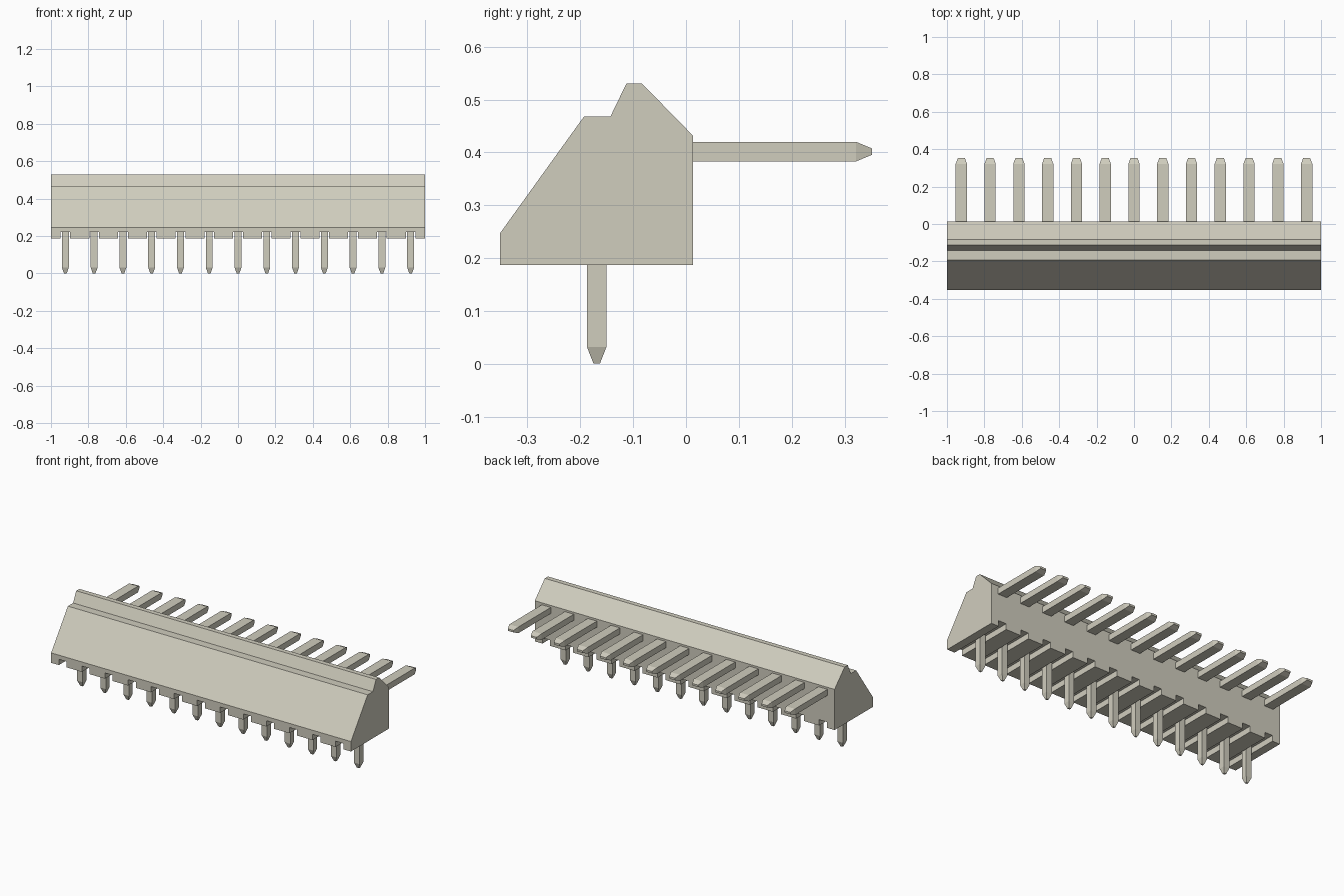
import bpy, bmesh
from mathutils import Matrix

cube = bpy.data.objects.get("Cube")
if cube:
    bpy.data.objects.remove(cube, do_unlink=True)

COUNT = 13
PITCH = 2 / COUNT
XS = [(i - (COUNT - 1) / 2) * PITCH for i in range(COUNT)]
BASE_Z, SLOT_Z = 0.187, 0.222

# One warm grey plastic colour
mat = bpy.data.materials.new("warm_grey")
mat.use_nodes = True
COLOR = (0.63, 0.61, 0.515, 1)
mat.diffuse_color = COLOR
mat.node_tree.nodes["Principled BSDF"].inputs["Base Color"].default_value = COLOR


def make_object(name, bm):
    bmesh.ops.recalc_face_normals(bm, faces=bm.faces)
    mesh = bpy.data.meshes.new(name)
    bm.to_mesh(mesh)
    bm.free()
    mesh.materials.append(mat)
    obj = bpy.data.objects.new(name, mesh)
    bpy.context.collection.objects.link(obj)
    return obj


def add_loft(bm, sections):
    """Closed solid through rings of points."""
    rings = [[bm.verts.new(p) for p in ring] for ring in sections]
    n = len(rings[0])
    for a, b in zip(rings, rings[1:]):
        for i in range(n):
            j = (i + 1) % n
            bm.faces.new((a[i], a[j], b[j], b[i]))
    bm.faces.new(rings[0][::-1])
    bm.faces.new(rings[-1])


def rect(w, h):
    return [(-w / 2, -h / 2), (w / 2, -h / 2), (w / 2, h / 2), (-w / 2, h / 2)]


# Housing: side profile (y, z) extruded along x
profile = [(-0.352, BASE_Z), (0.013, BASE_Z), (0.013, 0.432), (-0.083, 0.53),
           (-0.113, 0.53), (-0.143, 0.468), (-0.193, 0.468), (-0.352, 0.247)]
bm = bmesh.new()
add_loft(bm, [[(x, y, z) for y, z in profile] for x in (-1, 1)])
housing = make_object("housing", bm)

# Slots running front to back under the housing
bm = bmesh.new()
for x in XS:
    bmesh.ops.create_cube(bm, size=1, matrix=Matrix.Translation((x, -0.17, SLOT_Z - 0.05))
                          @ Matrix.Diagonal((0.052, 0.6, 0.1, 1)))
cutter = make_object("slot_cutter", bm)
cutter.hide_render = True
mod = housing.modifiers.new("slots", 'BOOLEAN')
mod.operation = 'DIFFERENCE'
mod.solver = 'EXACT'
mod.object = cutter
bpy.context.view_layer.update()
cut_mesh = bpy.data.meshes.new_from_object(
    housing.evaluated_get(bpy.context.evaluated_depsgraph_get()))
housing.modifiers.clear()
housing.data = cut_mesh
bpy.data.objects.remove(cutter, do_unlink=True)

# Vertical solder pins with tapered tips: (z, width, depth)
bm = bmesh.new()
for x in XS:
    add_loft(bm, [[(x + u, -0.169 + v, z) for u, v in rect(w, d)]
                  for z, w, d in ((SLOT_Z + 0.002, 0.037, 0.037),
                                  (0.032, 0.037, 0.037), (0, 0.014, 0.012))])
make_object("solder_pins", bm)

# Flat contact blades with tapered tips: (y, width, height)
bm = bmesh.new()
for x in XS:
    add_loft(bm, [[(x + u, y, 0.4015 + v) for u, v in rect(w, h)]
                  for y, w, h in ((0.011, 0.06, 0.037),
                                  (0.322, 0.06, 0.037), (0.352, 0.038, 0.012))])
make_object("contact_blades", bm)
